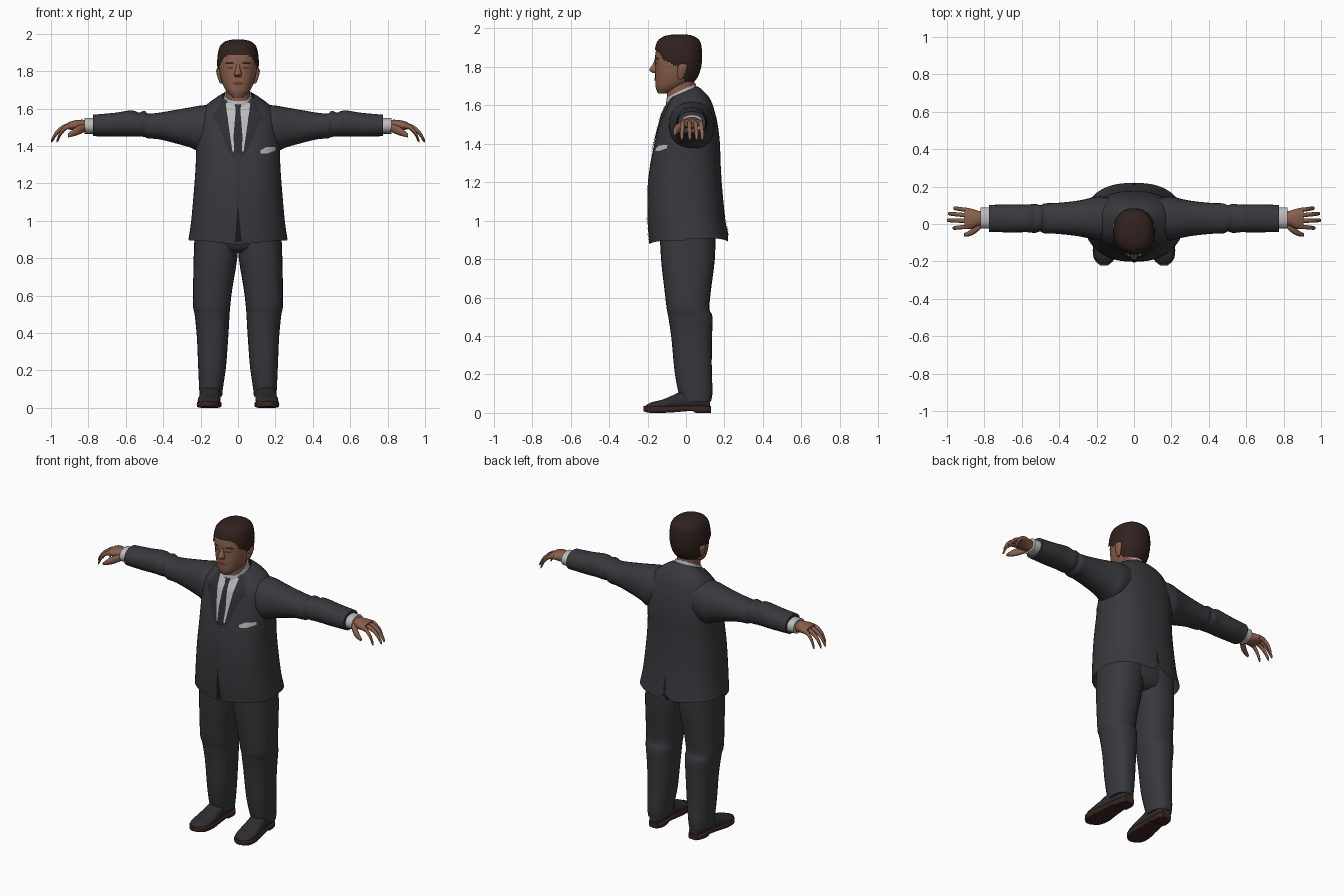
import bpy, bmesh, math
from mathutils import Vector
from mathutils.bvhtree import BVHTree

cube = bpy.data.objects.get("Cube")
if cube:
    bpy.data.objects.remove(cube, do_unlink=True)


def material(name, r, g, b):
    mat = bpy.data.materials.new(name)
    mat.use_nodes = True
    bsdf = next(n for n in mat.node_tree.nodes if n.type == 'BSDF_PRINCIPLED')
    bsdf.inputs["Base Color"].default_value = (r, g, b, 1)
    bsdf.inputs["Roughness"].default_value = 0.8
    mat.diffuse_color = (r, g, b, 1)
    return mat


SUIT = material("charcoal suit", .04, .04, .047)
SEAM = material("dark lapel", .028, .028, .034)
LINING = material("black lining", .01, .01, .012)
SHIRT = material("white shirt", .5, .5, .5)
TIE = material("navy tie", .025, .025, .036)
SKIN = material("skin", .25, .115, .07)
LIP = material("lip and eye shade", .11, .045, .033)
HAIR = material("brown hair", .03, .016, .014)
SHOE = material("black shoe", .026, .026, .029)
SOLE = material("brown sole", .04, .018, .016)


def finish(name, bm, mat):
    bmesh.ops.recalc_face_normals(bm, faces=bm.faces)
    mesh = bpy.data.meshes.new(name)
    bm.to_mesh(mesh)
    bm.free()
    mesh.materials.append(mat)
    mesh.shade_smooth()
    mesh.set_sharp_from_angle(angle=math.radians(50))
    obj = bpy.data.objects.new(name, mesh)
    bpy.context.collection.objects.link(obj)
    return obj


def spline(rings, steps):
    """Smoothly interpolate between the given cross-sections."""
    out = []
    for i in range(len(rings) - 1):
        p0, p1 = rings[max(i - 1, 0)], rings[i]
        p2, p3 = rings[i + 1], rings[min(i + 2, len(rings) - 1)]
        for k in range(steps):
            t = k / steps
            out.append([b + t * (c - a) / 2 + t * t * (a - 2.5 * b + 2 * c - d / 2)
                        + t ** 3 * (-a + 3 * b - 3 * c + d) / 2
                        for a, b, c, d in zip(p0, p1, p2, p3)])
    return out + [list(rings[-1])]


def loft(name, mat, rings, place, sides=28, steps=3, power=2.2, caps=True, keep=None):
    """Skin rounded sections (s, a0, a1, b0, b1); place maps (a, b, s) to a point."""
    bm = bmesh.new()
    loops = []
    for s, a0, a1, b0, b1 in spline(rings, steps):
        loop = []
        for i in range(sides):
            t = math.tau * i / sides
            c, d = math.cos(t), math.sin(t)
            a = math.copysign(abs(c) ** (2 / power), c)
            b = math.copysign(abs(d) ** (2 / power), d)
            loop.append(bm.verts.new(place((a0 + a1 + a * (a1 - a0)) / 2,
                                           (b0 + b1 + b * (b1 - b0)) / 2, s)))
        loops.append(loop)
    for lo, hi in zip(loops, loops[1:]):
        for i in range(sides):
            j = (i + 1) % sides
            bm.faces.new((lo[i], lo[j], hi[j], hi[i]))
    if caps:
        bm.faces.new(loops[0])
        bm.faces.new(loops[-1])
    if keep:
        gone = [f for f in bm.faces if not keep(f.calc_center_median())]
        bmesh.ops.delete(bm, geom=gone, context='FACES')
    return finish(name, bm, mat)


def upright(a, b, s):
    return Vector((a, b, s))


def sym(rows):
    return [(z, -w, w, f, b) for z, w, f, b in rows]


def surface(obj):
    return BVHTree.FromPolygons([v.co for v in obj.data.vertices],
                                [p.vertices for p in obj.data.polygons])


def patch(name, mat, tree, rows, lift=.004, facing=-1, flip=1):
    """Thin plate laid on a surface; rows are (z, x0, x1)."""
    bm = bmesh.new()
    cols, grid = 8, []
    for r0, r1 in zip(rows, rows[1:]):
        n = max(2, int(abs(r1[0] - r0[0]) / .012))
        for k in range(n + 1):
            z, x0, x1 = (p + (q - p) * k / n for p, q in zip(r0, r1))
            line = []
            for c in range(cols + 1):
                x = flip * (x0 + (x1 - x0) * c / cols)
                hit = tree.ray_cast(Vector((x, facing * 2, z)), Vector((0, -facing, 0)))[0]
                if hit is None:
                    hit = tree.find_nearest(Vector((x, facing * .15, z)))[0]
                line.append(bm.verts.new(hit + Vector((0, facing * lift, 0))))
            grid.append(line)
    for lo, hi in zip(grid, grid[1:]):
        for c in range(cols):
            bm.faces.new((lo[c], lo[c + 1], hi[c + 1], hi[c]))
    bmesh.ops.remove_doubles(bm, verts=bm.verts, dist=.0001)
    return finish(name, bm, mat)


# Jacket body, with a dipped front hem, a rear vent and a raised back collar
def jacket_shape(a, b, s):
    z = s
    low = max(0, 1 - (s - .89) / .1)
    z += low * (.02 * min(1, abs(a) / .2) - .012 * (b < 0))
    if b > 0:
        z += low * max(0, .045 - abs(a))
    z += max(0, s - 1.56) / .1 * .4 * (b + .02)
    return Vector((a, b, z))


jacket = loft("jacket_body", SUIT, sym([
    (.885, .264, -.19, .22), (1, .25, -.2, .205), (1.17, .235, -.2, .188),
    (1.3, .226, -.185, .18), (1.42, .225, -.16, .175), (1.54, .215, -.13, .157),
    (1.6, .18, -.11, .13), (1.64, .125, -.095, .09), (1.665, .084, -.088, .06)]),
    jacket_shape, sides=56, steps=4, power=2.4, caps=False)
cloth = surface(jacket)

# Shirt front, tie, lapels, closure, vents and pocket square
patch("shirt_front", SHIRT, cloth, [(1.63, -.065, .065), (1.56, -.058, .058), (1.37, -.034, .034)])
patch("tie_knot", TIE, cloth, [(1.63, -.018, .018), (1.595, -.013, .013)], .009)
patch("tie_blade", TIE, cloth, [(1.595, -.012, .012), (1.45, -.024, .024), (1.355, -.02, .02)], .008)
for flip, side in ((1, "left"), (-1, "right")):
    patch(side + "_lapel", SEAM, cloth, [(1.64, .07, .09), (1.55, .055, .14), (1.53, .053, .115),
                                         (1.37, .03, .05), (1.33, 0, .012)], .006, flip=flip)
patch("front_closure", SEAM, cloth, [(1.34, -.003, .003), (1.08, -.003, .003)])
patch("front_opening", LINING, cloth, [(1.08, -.003, .002), (.885, -.016, .02)])
patch("back_vent", LINING, cloth, [(1.05, -.001, .001), (.945, -.012, .012)], facing=1)
patch("pocket_square", SHIRT, cloth, [(1.36, .12, .16), (1.376, .12, .2), (1.393, .15, .2)], .006)

# Neck and shirt collar
loft("neck", SKIN, sym([(1.56, .066, -.1, .05), (1.66, .064, -.1, .045), (1.75, .065, -.1, .045)]), upright)


def collar_shape(a, b, s):
    return Vector((a, b, s + .5 * b))


loft("shirt_collar", SHIRT, sym([(1.62, .086, -.108, .065), (1.66, .078, -.104, .056),
                                 (1.69, .071, -.1, .05)]), collar_shape)

# Head and face
skull = [(1.66, .028, -.145, -.09), (1.69, .06, -.157, -.02), (1.73, .082, -.16, .04),
         (1.79, .098, -.16, .068), (1.86, .102, -.16, .075), (1.92, .09, -.145, .066),
         (1.95, .06, -.11, .035), (1.961, .02, -.06, -.01)]
head = loft("head", SKIN, sym(skull), upright, sides=40, steps=4)
face = surface(head)
loft("nose", SKIN, sym([(1.835, .01, -.164, -.14), (1.81, .013, -.176, -.14), (1.783, .02, -.192, -.14),
                        (1.768, .014, -.172, -.14)]), upright, sides=14)
patch("mouth", LIP, face, [(1.742, -.014, .014), (1.735, -.03, .03), (1.727, -.02, .02)], .003)
for flip, side in ((1, "left"), (-1, "right")):
    patch(side + "_eyebrow", HAIR, face, [(1.848, .03, .06), (1.838, .018, .072)], .004, flip=flip)
    patch(side + "_eye", LIP, face, [(1.823, .026, .058), (1.812, .026, .056)], .003, flip=flip)
    loft(side + "_ear", SKIN, [(1.735, .085, .097, -.04, -.02), (1.76, .085, .107, -.045, -.005),
                               (1.8, .085, .117, -.045, .008), (1.815, .09, .11, -.035, 0)],
         lambda a, b, s: Vector((flip * a, b, s)), sides=14)

# Hair: an outer shell over the skull, trimmed along the hairline
hairline = [(-.3, 1.895), (-.15, 1.89), (-.115, 1.835), (-.05, 1.805), (-.005, 1.725), (.2, 1.715)]


def is_hair(p):
    for (y0, z0), (y1, z1) in zip(hairline, hairline[1:]):
        if y0 <= p.y < y1:
            return p.z > z0 + (z1 - z0) * (p.y - y0) / (y1 - y0)
    return False


loft("hair", HAIR, sym([(z + .008 * (z > 1.9), w + .009, f - .006, b + .009) for z, w, f, b in skull]),
     upright, sides=72, steps=8, keep=is_hair)

# Trouser seat under the jacket
loft("trouser_seat", SUIT, sym([(.83, .1, -.08, .1), (.88, .225, -.13, .15), (1.1, .22, -.15, .15)]), upright)

for flip, side in ((1, "left"), (-1, "right")):
    def along_arm(a, b, s):
        return Vector((flip * s, a + .03, b))

    def limb(a, b, s):
        return Vector((flip * a, b, s))

    def along_foot(a, b, s):
        return Vector((flip * (.147 + a - .06 * s), s, b))

    # Sleeve with folds at the elbow, shirt cuff
    loft(side + "_sleeve", SUIT, [(x, -r, r, lo, hi) for x, r, lo, hi in [
        (.08, .1, 1.42, 1.62), (.19, .118, 1.37, 1.617), (.25, .105, 1.39, 1.607),
        (.32, .092, 1.41, 1.595), (.42, .082, 1.435, 1.578), (.48, .08, 1.44, 1.573),
        (.5, .07, 1.448, 1.588), (.53, .078, 1.45, 1.578), (.57, .074, 1.45, 1.59),
        (.66, .075, 1.45, 1.577), (.775, .072, 1.452, 1.567)]], along_arm)
    loft(side + "_cuff", SHIRT, [(.74, -.055, .06, 1.465, 1.55), (.82, -.055, .058, 1.465, 1.55)],
         along_arm, steps=1)

    # Hand: palm, four drooping fingers and a thumb
    loft(side + "_palm", SKIN, [(.79, -.034, .036, 1.475, 1.535), (.83, -.04, .04, 1.475, 1.54),
                                (.87, -.056, .052, 1.482, 1.537), (.905, -.054, .056, 1.488, 1.528)], along_arm)
    for finger, root, tip, reach in (("index", -.043, -.052, .97), ("middle", -.014, -.01, 1),
                                     ("ring", .015, .026, .995), ("little", .043, .055, .965)):
        path = [(0, 1.51, .016), (.4, 1.502, .014), (.75, 1.472, .0135), (.95, 1.435, .011), (1, 1.424, .005)]
        rings = []
        for t, z, r in path:
            y = root + (tip - root) * t
            rings.append((.88 + (reach - .88) * t, y - r * .8, y + r * .8, z - r, z + r))
        loft(f"{side}_{finger}_finger", SKIN, rings, along_arm, sides=12)
    loft(side + "_thumb", SKIN, [(.81, -.045, -.01, 1.48, 1.52), (.85, -.082, -.04, 1.46, 1.51),
                                 (.885, -.096, -.068, 1.45, 1.487), (.91, -.096, -.08, 1.445, 1.463)],
         along_arm, sides=14)

    # Trouser leg
    loft(side + "_trouser_leg", SUIT, [
        (.06, .085, .205, -.02, .13), (.11, .08, .208, -.04, .138), (.22, .064, .213, -.06, .134),
        (.38, .052, .22, -.075, .135), (.5, .045, .232, -.092, .138), (.54, .042, .24, -.1, .122),
        (.64, .03, .24, -.112, .13), (.8, .004, .237, -.13, .15), (.98, -.01, .23, -.138, .155)],
        limb, power=2.4)

    # Shoe upper, sole and heel
    loft(side + "_shoe", SHOE, [(y, -w, w, .015, top) for y, w, top in [
        (.125, .03, .08), (.09, .045, .115), (.02, .052, .13), (-.05, .056, .1),
        (-.12, .061, .07), (-.18, .052, .055), (-.215, .02, .035)]], along_foot)
    loft(side + "_sole", SOLE, [(y, -w, w, lo, .036) for y, w, lo in [
        (.13, .03, 0), (.1, .048, 0), (.05, .05, 0), (.03, .05, .01), (-.05, .057, .004),
        (-.12, .066, 0), (-.185, .056, 0), (-.222, .02, .008)]], along_foot, power=5)
